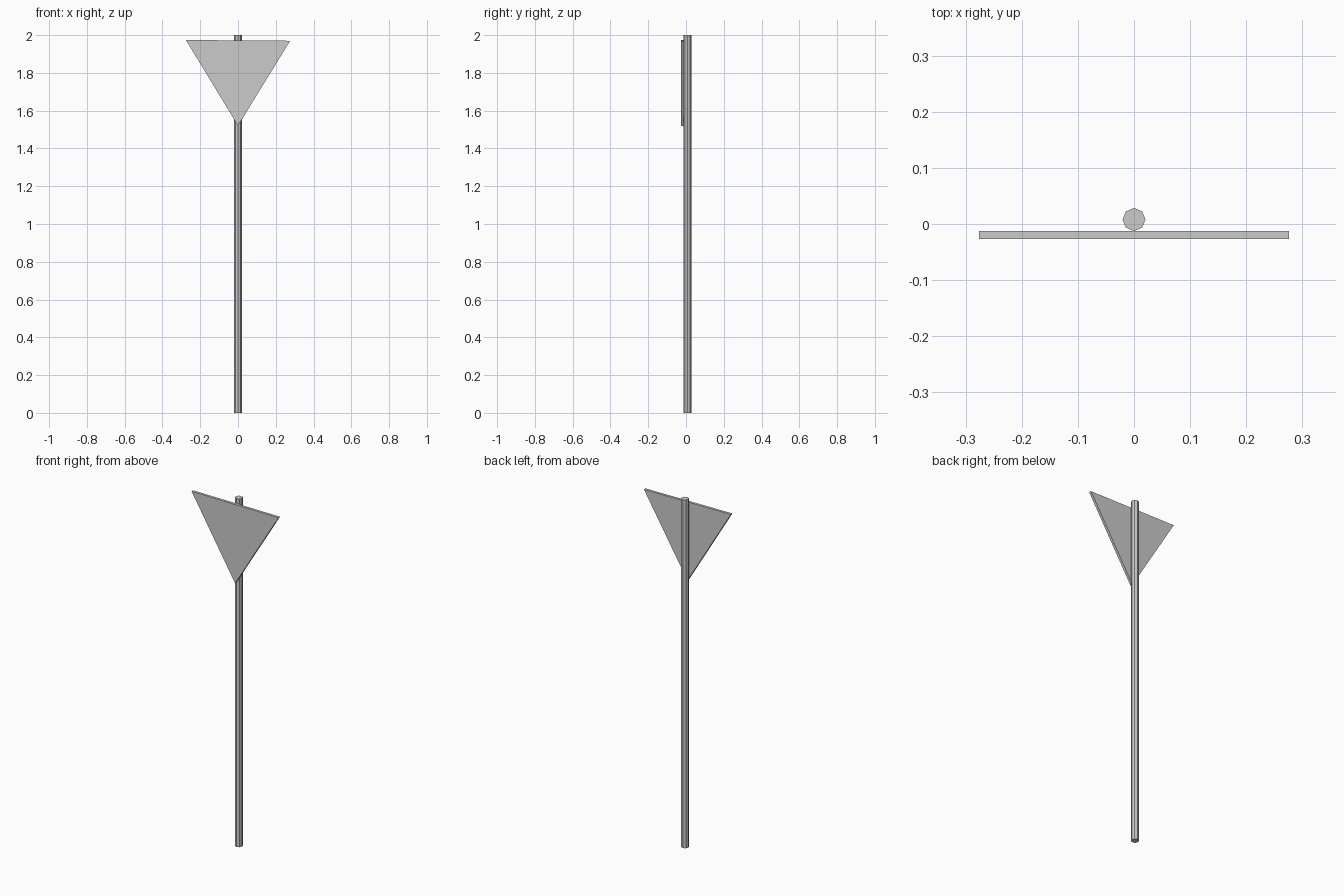
import bpy, bmesh

if "Cube" in bpy.data.objects:
    bpy.data.objects.remove(bpy.data.objects["Cube"])

# Pole: eight-sided flat-shaded post
bpy.ops.mesh.primitive_cylinder_add(vertices=8, radius=0.0205, depth=2.0,
                                    location=(0, 0.008, 1.0))
bpy.context.object.name = "sign_pole"

# Sign plate: downward-pointing triangle extruded back to the pole
FRONT_Y, THICKNESS = -0.027, 0.0145
corners = [(-0.276, 1.974), (0, 1.52), (0.276, 1.970)]
bm = bmesh.new()
face = bm.faces.new([bm.verts.new((x, FRONT_Y, z)) for x, z in corners])
geom = bmesh.ops.extrude_face_region(bm, geom=[face], use_keep_orig=True)["geom"]
bmesh.ops.translate(bm, vec=(0, THICKNESS, 0),
                    verts=[g for g in geom if isinstance(g, bmesh.types.BMVert)])
bmesh.ops.recalc_face_normals(bm, faces=bm.faces)
mesh = bpy.data.meshes.new("sign_plate")
bm.to_mesh(mesh)
bm.free()
bpy.context.collection.objects.link(bpy.data.objects.new("sign_plate", mesh))
